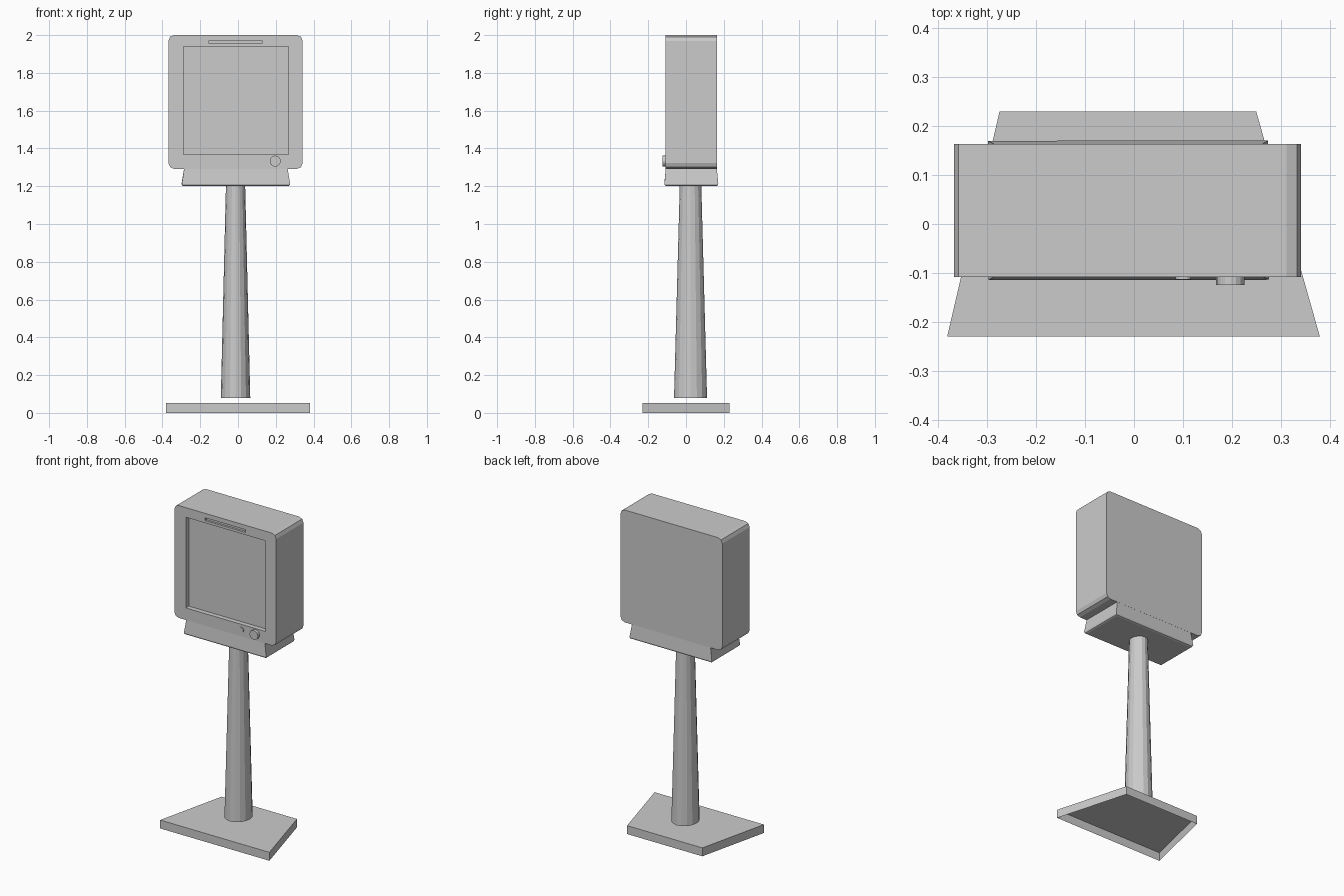
import bpy, bmesh, math
from mathutils import Matrix

if "Cube" in bpy.data.objects:
    bpy.data.objects.remove(bpy.data.objects["Cube"])


def finish(name, bm):
    bmesh.ops.recalc_face_normals(bm, faces=bm.faces)
    me = bpy.data.meshes.new(name)
    bm.to_mesh(me)
    bm.free()
    ob = bpy.data.objects.new(name, me)
    bpy.context.collection.objects.link(ob)
    return ob


def box(name, x0, x1, y0, y1, z0, z1, grow=(0, 0), round_corner=0, segments=2, bottom_only=False):
    """Box whose bottom edge can flare; edges running along y can be rounded."""
    bm = bmesh.new()
    bmesh.ops.create_cube(bm, size=1)
    for v in bm.verts:
        gx, gy = grow if v.co.z < 0 else (0, 0)
        v.co = (x1 + gx if v.co.x > 0 else x0 - gx,
                y1 + gy if v.co.y > 0 else y0 - gy,
                z1 if v.co.z > 0 else z0)
    if round_corner:
        if bottom_only:
            edges = [e for e in bm.edges if all(v.co.z < z0 + 1e-4 for v in e.verts)]
        else:
            edges = [e for e in bm.edges if abs(e.verts[0].co.y - e.verts[1].co.y) > 0.01]
        bmesh.ops.bevel(bm, geom=edges, offset=round_corner, segments=segments,
                        profile=0.5, affect='EDGES')
    return finish(name, bm)


def knob(name, x, z, r, y0, y1, sides):
    bm = bmesh.new()
    bmesh.ops.create_cone(bm, cap_ends=True, segments=sides, radius1=r, radius2=r, depth=y1 - y0,
                          matrix=Matrix.Translation((x, (y0 + y1) / 2, z))
                          @ Matrix.Rotation(math.pi / 2, 4, 'X'))
    return finish(name, bm)


def cut(target, cutter):
    cutter.hide_render = True
    mod = target.modifiers.new("cut", 'BOOLEAN')
    mod.operation, mod.solver, mod.object = 'DIFFERENCE', 'EXACT', cutter
    bpy.context.view_layer.objects.active = target
    bpy.ops.object.modifier_apply(modifier=mod.name)
    bpy.data.objects.remove(cutter)


# Cabinet with recessed screen and top slot
cabinet = box("screen_cabinet", -0.368, 0.342, -0.108, 0.164, 1.292, 2.0, round_corner=0.03)
cut(cabinet, box("screen_cutter", -0.288, 0.267, -0.2, -0.078, 1.368, 1.939))
cut(cabinet, box("slot_cutter", -0.153, 0.128, -0.2, -0.095, 1.955, 1.972))

# Flared plinth under the cabinet
box("cabinet_plinth", -0.285, 0.262, -0.107, 0.163, 1.2, 1.296, grow=(0.014, 0.008),
    round_corner=0.012, bottom_only=True)

# Control knobs
knob("large_knob", 0.197, 1.333, 0.029, -0.125, -0.1, 16)
knob("small_knob", 0.101, 1.335, 0.016, -0.114, -0.1, 12)

# Tapered oval post
bm = bmesh.new()
bmesh.ops.create_cone(bm, cap_ends=True, segments=16, radius1=0.078, radius2=0.051, depth=1.12,
                      matrix=Matrix.Translation((-0.013, 0.024, 0.64))
                      @ Matrix.Diagonal((1, 1.12, 1, 1)))
finish("post", bm)

# Trapezoid foot plate, open underneath
bm = bmesh.new()
outline = [(-0.382, -0.23), (0.38, -0.23), (0.25, 0.23), (-0.275, 0.23)]
low = [bm.verts.new((x, y, 0)) for x, y in outline]
top = [bm.verts.new((x, y, 0.053)) for x, y in outline]
bm.faces.new(top)
for i in range(4):
    j = (i + 1) % 4
    bm.faces.new((low[i], low[j], top[j], top[i]))
finish("foot_plate", bm)
